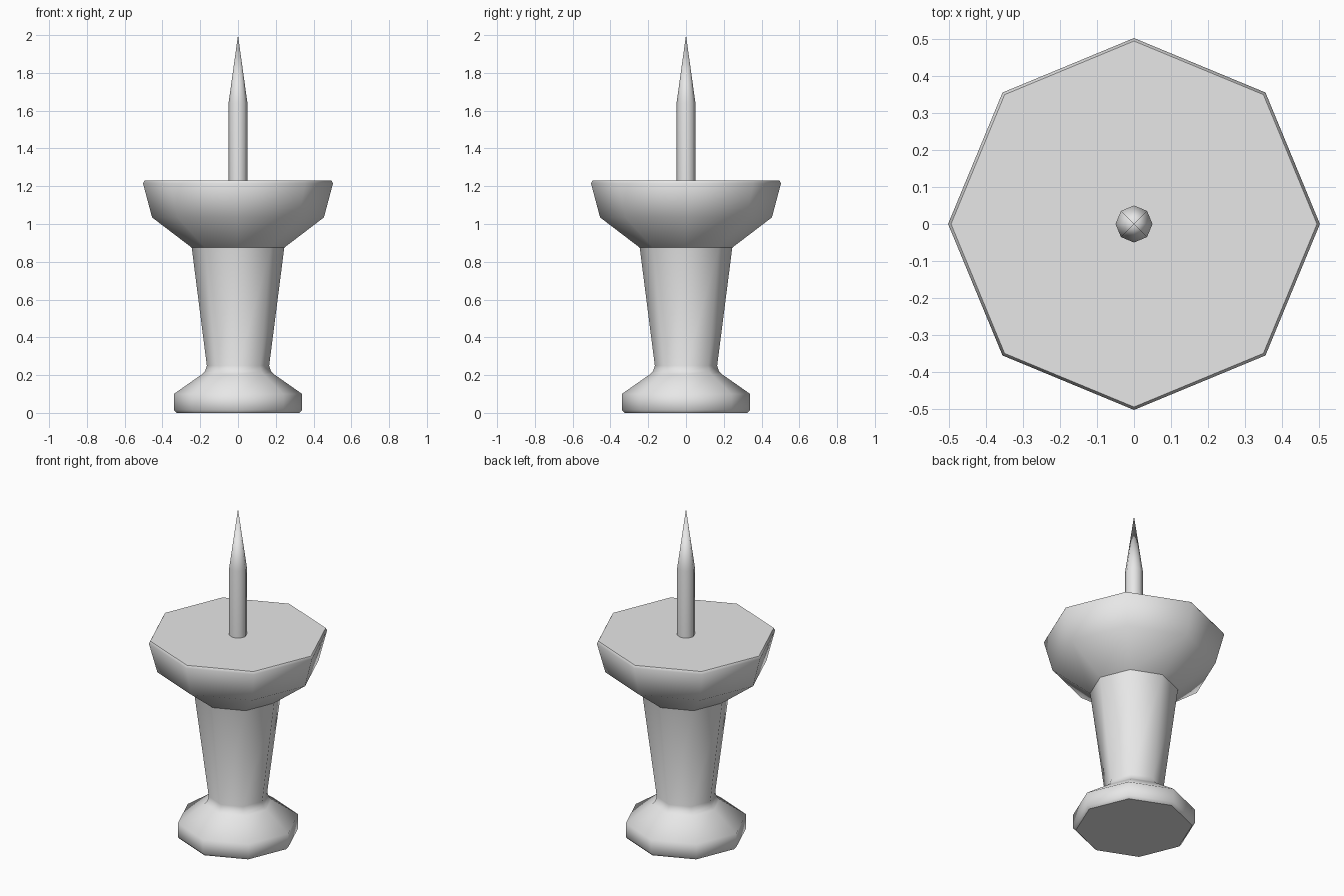
import bpy, bmesh, math

cube = bpy.data.objects.get("Cube")
if cube:
    bpy.data.objects.remove(cube, do_unlink=True)

SIDES = 8


def make_material(name, value):
    mat = bpy.data.materials.new(name)
    mat.use_nodes = True
    color = (value, value, value, 1)
    mat.diffuse_color = color
    mat.node_tree.nodes["Principled BSDF"].inputs["Base Color"].default_value = color
    return mat


def lathe(name, profile, mat, creases=()):
    """Octagonal turned solid from (radius, height) points; creases are sharp ring heights."""
    bm = bmesh.new()
    rings = []
    for r, z in profile:
        if r == 0:
            rings.append([bm.verts.new((0, 0, z))] * SIDES)
        else:
            angles = [math.tau * i / SIDES for i in range(SIDES)]
            rings.append([bm.verts.new((r * math.cos(a), r * math.sin(a), z)) for a in angles])
    for low, high in zip(rings, rings[1:]):
        for i in range(SIDES):
            j = (i + 1) % SIDES
            corners = [low[i], low[j], high[j], high[i]]
            bm.faces.new(list(dict.fromkeys(corners)))
    # Flat caps on open ends
    bm.faces.new(rings[0][::-1])
    if profile[-1][0] > 0:
        bm.faces.new(rings[-1])
    bmesh.ops.recalc_face_normals(bm, faces=bm.faces)
    mesh = bpy.data.meshes.new(name)
    bm.to_mesh(mesh)
    bm.free()
    mesh.materials.append(mat)
    obj = bpy.data.objects.new(name, mesh)
    bpy.context.collection.objects.link(obj)

    # Soft facets, crisp creases
    bpy.ops.object.select_all(action="DESELECT")
    obj.select_set(True)
    bpy.context.view_layer.objects.active = obj
    bpy.ops.object.shade_smooth_by_angle(angle=math.radians(60))
    for edge in mesh.edges:
        heights = [mesh.vertices[v].co.z for v in edge.vertices]
        if any(all(abs(h - c) < 0.001 for h in heights) for c in creases):
            edge.use_edge_sharp = True
    return obj


grey = make_material("light grey", 0.8)

# Handle: flared foot, tapered grip and wide collar
lathe("handle", [
    (0.325, 0), (0.34, 0.015), (0.34, 0.1), (0.19, 0.205), (0.175, 0.22),
    (0.165, 0.25), (0.245, 0.875), (0.455, 1.035), (0.503, 1.215), (0.495, 1.23),
], grey, creases=(0, 0.875, 1.23))

# Pin: straight shank with a long point
lathe("pin", [(0.05, 1.2), (0.05, 1.64), (0, 2)], grey)
